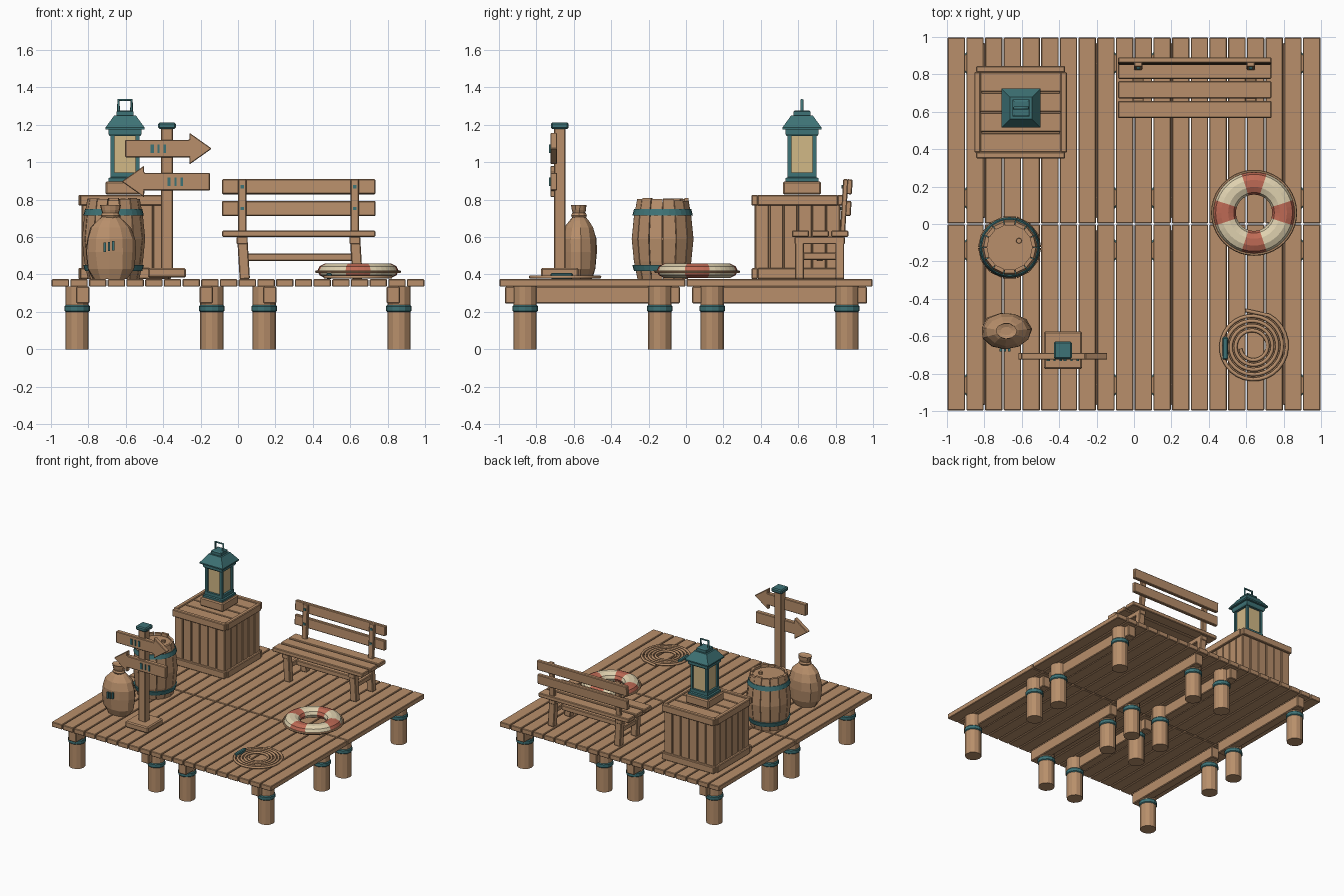
import bpy, bmesh, math, random
from mathutils import Matrix

random.seed(4)
if "Cube" in bpy.data.objects:
    bpy.data.objects.remove(bpy.data.objects["Cube"])


def material(name, rgb):
    m = bpy.data.materials.new(name)
    m.use_nodes = True
    m.diffuse_color = (*rgb, 1)
    m.node_tree.nodes["Principled BSDF"].inputs["Base Color"].default_value = (*rgb, 1)
    return m


WOOD = material("warm wood", (0.48, 0.275, 0.147))
TEAL = material("teal metal", (0.048, 0.17, 0.18))
RED = material("faded red", (0.515, 0.144, 0.09))
CREAM = material("cream", (0.74, 0.64, 0.43))
GLASS = material("lamp glass", (0.64, 0.48, 0.24))


def finish(name, bm, mat, bevel=0.0):
    bmesh.ops.recalc_face_normals(bm, faces=bm.faces)
    mesh = bpy.data.meshes.new(name)
    bm.to_mesh(mesh)
    bm.free()
    mesh.materials.append(mat)
    ob = bpy.data.objects.new(name, mesh)
    bpy.context.collection.objects.link(ob)
    if bevel:
        mod = ob.modifiers.new("soft edge", "BEVEL")
        mod.width = bevel
        mod.segments = 1
    return ob


def box(name, center, size, mat=WOOD, bevel=0.005, rot=(0, 0, 0)):
    bm = bmesh.new()
    bmesh.ops.create_cube(bm, size=1, matrix=Matrix.Diagonal((*size, 1)))
    ob = finish(name, bm, mat, bevel)
    ob.location = center
    ob.rotation_euler = rot
    return ob


def lathe(name, profile, x, y, sides, mat=WOOD, sx=1, sy=1, turn=0, wobble=0):
    """Closed turned solid from (radius, height) points."""
    bm = bmesh.new()
    rings = []
    for r, z in profile:
        ring = []
        for i in range(sides):
            a = turn + math.tau * i / sides
            k = r * (1 + random.uniform(-wobble, wobble))
            ring.append(bm.verts.new((k * sx * math.cos(a), k * sy * math.sin(a), z)))
        rings.append(ring)
    for a, b in zip(rings, rings[1:]):
        for i in range(sides):
            j = (i + 1) % sides
            bm.faces.new((a[i], a[j], b[j], b[i]))
    bm.faces.new(rings[0])
    bm.faces.new(rings[-1])
    ob = finish(name, bm, mat)
    ob.location = (x, y, 0)
    return ob


def square(name, profile, x, y, mat):
    """Four-sided tapered solid; profile gives half widths."""
    return lathe(name, [(h * math.sqrt(2), z) for h, z in profile], x, y, 4, mat, turn=math.pi / 4)


def torus(name, loc, major, minor, segs, rings, mat):
    bpy.ops.mesh.primitive_torus_add(location=loc, major_radius=major, minor_radius=minor,
                                     major_segments=segs, minor_segments=rings)
    ob = bpy.context.object
    ob.name = name
    ob.data.materials.append(mat)
    return ob


def tube(name, points, radius, mat):
    cu = bpy.data.curves.new(name, "CURVE")
    cu.dimensions = "3D"
    cu.bevel_depth = radius
    cu.bevel_resolution = 1
    cu.use_fill_caps = True
    sp = cu.splines.new("POLY")
    sp.points.add(len(points) - 1)
    for p, co in zip(sp.points, points):
        p.co = (*co, 1)
    cu.materials.append(mat)
    ob = bpy.data.objects.new(name, cu)
    bpy.context.collection.objects.link(ob)
    return ob


# Deck: four sections of planks, beams and banded posts
for sy in (-1, 1):
    for i in range(20):
        box("deck_plank", (-0.95 + 0.1 * i, sy * 0.5, 0.355), (0.093, 0.994, 0.04), bevel=0.004)
    for x in (-0.83, -0.17, 0.17, 0.83):
        box("deck_beam", (x, sy * 0.5, 0.29), (0.07, 0.935, 0.09))
    for x in (-0.86, -0.14, 0.14, 0.86):
        for y in (0.14, 0.86):
            lathe("deck_post", [(0.062, 0), (0.062, 0.335)], x, sy * y, 12)
            lathe("post_band", [(0.062, 0.2), (0.068, 0.206), (0.068, 0.23), (0.062, 0.237)],
                  x, sy * y, 12, TEAL)

# Crate: core, upright boards, rails and top slats
CX, CY = -0.606, 0.597
box("crate_core", (CX, CY, 0.595), (0.43, 0.43, 0.41), bevel=0)
for s in (-1, 1):
    for i in range(6):
        d = (i - 2.5) * 0.076
        box("crate_board", (CX + d, CY + s * 0.219, 0.598), (0.07, 0.022, 0.43), bevel=0.003)
        box("crate_board", (CX + s * 0.219, CY + d, 0.598), (0.022, 0.07, 0.43), bevel=0.003)
    for z in (0.405, 0.797):
        box("crate_rail", (CX, CY + s * 0.23, z), (0.475, 0.035, 0.057))
        box("crate_rail", (CX + s * 0.231, CY, z), (0.034, 0.43, 0.057))
for i in range(4):
    box("crate_top_slat", (CX, CY + (i - 1.5) * 0.108, 0.807), (0.43, 0.1, 0.02), bevel=0.003)

# Lantern on its block
LX, LY = -0.604, 0.62
box("lantern_block", (LX, LY, 0.863), (0.21, 0.205, 0.07), bevel=0.008)
square("lantern_base", [(0.088, 0.898), (0.088, 0.915), (0.078, 0.92), (0.078, 0.945)], LX, LY, TEAL)
square("lantern_glass", [(0.062, 0.94), (0.062, 1.15)], LX, LY, GLASS)
for sx in (-1, 1):
    for sy in (-1, 1):
        box("lantern_corner", (LX + sx * 0.067, LY + sy * 0.067, 1.045), (0.02, 0.02, 0.22), TEAL, 0)
square("lantern_collar", [(0.082, 1.14), (0.088, 1.15), (0.088, 1.18)], LX, LY, TEAL)
square("lantern_roof", [(0.105, 1.175), (0.105, 1.185), (0.058, 1.25), (0.045, 1.25),
                        (0.045, 1.272), (0.036, 1.278)], LX, LY, TEAL)
tube("lantern_handle", [(LX - 0.035, LY, 1.27), (LX - 0.035, LY, 1.333),
                        (LX + 0.035, LY, 1.333), (LX + 0.035, LY, 1.27)], 0.008, TEAL)

# Barrel: separate staves, lid, hoops and bung
BX, BY = -0.665, -0.125
STAVES = 14
bm = bmesh.new()
for i in range(STAVES):
    lift = random.uniform(-0.008, 0.008)
    loop = [(0.138, 0.377), (0.157, 0.47), (0.169, 0.59), (0.157, 0.71), (0.14, 0.802 + lift),
            (0.12, 0.802 + lift), (0.12, 0.377)]
    sides = []
    for t in (0.03, 0.97):
        a = math.tau * (i + t) / STAVES
        sides.append([bm.verts.new((r * math.cos(a), r * math.sin(a), z)) for r, z in loop])
    a, b = sides
    for k in range(len(loop)):
        n = (k + 1) % len(loop)
        bm.faces.new((a[k], a[n], b[n], b[k]))
    bm.faces.new(a)
    bm.faces.new(b)
finish("barrel_staves", bm, WOOD).location = (BX, BY, 0)
lathe("barrel_lid", [(0.13, 0.39), (0.148, 0.59), (0.125, 0.785)], BX, BY, STAVES)
for z, lo, hi in ((0.435, 0.15, 0.159), (0.733, 0.159, 0.15)):
    lathe("barrel_hoop", [(lo + 0.003, z - 0.017), (hi + 0.003, z + 0.017)], BX, BY, 28, TEAL)
lathe("barrel_bung", [(0.016, 0.78), (0.014, 0.805)], BX + 0.05, BY + 0.035, 8)

# Sack with tied neck and painted bars
SX, SY = -0.682, -0.572
lathe("sack", [(0.095, 0.377), (0.122, 0.43), (0.137, 0.52), (0.13, 0.59), (0.108, 0.65), (0.07, 0.69),
               (0.038, 0.715), (0.05, 0.745), (0.056, 0.772), (0.03, 0.765)],
      SX, SY, 11, sy=0.74, turn=0.1, wobble=0.05)
lathe("sack_tie", [(0.045, 0.703), (0.052, 0.715), (0.045, 0.728)], SX, SY, 10, sy=0.85)
for i in (-1, 0, 1):
    box("sack_mark", (SX - 0.008 + i * 0.023, SY - 0.101, 0.55 + i * 0.004), (0.012, 0.016, 0.05), TEAL, 0)

# Signpost with two arrow boards
PX, PY = -0.38, -0.675
box("sign_base", (PX, PY, 0.409), (0.205, 0.203, 0.05), bevel=0.008)
box("sign_post", (PX, PY, 0.8), (0.063, 0.063, 0.78))
box("sign_cap", (PX, PY, 1.195), (0.095, 0.095, 0.034), TEAL, 0.008)


def arrow(name, tail, tip, z):
    d = 1 if tip > tail else -1
    neck = tip - d * 0.12
    outline = [(tail, -0.047), (neck, -0.047), (neck, -0.085), (tip, 0), (neck, 0.085),
               (neck, 0.047), (tail, 0.047)]
    bm = bmesh.new()
    face = bm.faces.new([bm.verts.new((x, -0.725, z + h)) for x, h in outline])
    ext = bmesh.ops.extrude_face_region(bm, geom=[face])
    verts = [v for v in ext["geom"] if isinstance(v, bmesh.types.BMVert)]
    bmesh.ops.translate(bm, verts=verts, vec=(0, 0.036, 0))
    finish(name, bm, WOOD, 0.004)


arrow("upper_arrow", -0.603, -0.14, 1.073)
arrow("lower_arrow", -0.15, -0.622, 0.897)
for x, z in ((-0.425, 1.073), (-0.335, 0.897)):
    for i, w in enumerate((0.018, 0.01, 0.014)):
        box("arrow_mark", (x + (i - 1) * 0.034, -0.727, z), (w, 0.009, 0.045), TEAL, 0)

# Bench
MX = 0.325
for i, y in enumerate((0.612, 0.718, 0.822)):
    box("bench_seat_slat", (MX, y, 0.618), (0.82, 0.092, 0.034))
for z, y in ((0.753, 0.868), (0.869, 0.874)):
    box("bench_back_slat", (MX, y, z), (0.82, 0.03, 0.08), rot=(-0.06, 0, 0))
for x in (0.022, 0.625):
    box("bench_back_support", (x, 0.845, 0.755), (0.045, 0.028, 0.31), rot=(-0.06, 0, 0))
    for z, y in ((0.753, 0.829), (0.869, 0.836)):
        box("bench_bolt", (x, y, z), (0.018, 0.008, 0.018), TEAL, 0)
    box("bench_bearer", (x, 0.715, 0.582), (0.06, 0.27, 0.04))
    box("bench_side_stretcher", (x + 0.008, 0.715, 0.497), (0.032, 0.23, 0.04))
    for y in (0.607, 0.822):
        box("bench_leg", (x + 0.008, y, 0.48), (0.055, 0.048, 0.21), rot=(0, -0.06, 0))
box("bench_stretcher", (MX, 0.715, 0.492), (0.59, 0.035, 0.04))

# Life ring with four red bands and a grab line
RX, RY = 0.642, 0.06
ring = torus("life_ring", (RX, RY, 0.42), 0.157, 0.06, 40, 10, CREAM)
ring.scale.z = 0.68
ring.data.materials.append(RED)
for f in ring.data.polygons:
    a = math.degrees(math.atan2(f.center.y, f.center.x)) % 90
    f.material_index = int(a < 18 or a > 72)
torus("life_ring_line", (RX, RY, 0.415), 0.222, 0.008, 40, 6, WOOD)

# Coiled rope with a loose end and a clip
OX, OY = 0.635, -0.655
path = [(0.595, -0.462, 0.387)]
for i in range(131):
    a = math.radians(62) - math.tau * i / 28
    r = 0.187 - 0.12 * i / 130
    path.append((OX + r * math.cos(a), OY + r * math.sin(a), 0.387))
tube("rope_coil", path, 0.01, WOOD)
box("rope_clip", (0.487, -0.665, 0.392), (0.03, 0.12, 0.032), TEAL, 0.006)
